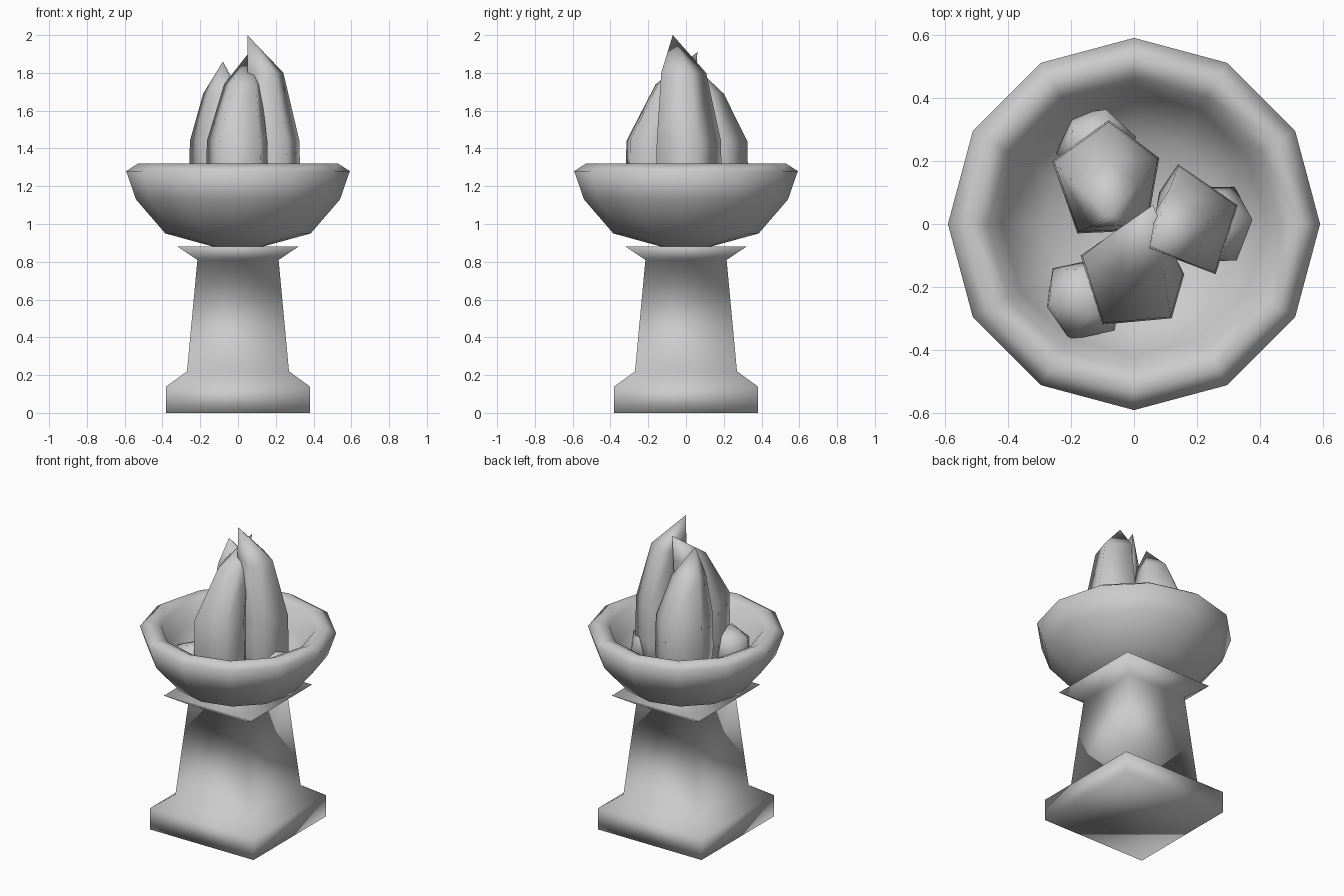
import bpy
import bmesh
import math
from mathutils import Vector, Matrix

cube = bpy.data.objects.get("Cube")
if cube:
    bpy.data.objects.remove(cube)

stone = bpy.data.materials.new("grey_stone")
stone.use_nodes = True
GREY = (0.6, 0.6, 0.6, 1)
stone.diffuse_color = GREY
stone.node_tree.nodes["Principled BSDF"].inputs["Base Color"].default_value = GREY


def finish(name, bm):
    bmesh.ops.recalc_face_normals(bm, faces=bm.faces)
    for face in bm.faces:
        face.smooth = True
    mesh = bpy.data.meshes.new(name)
    bm.to_mesh(mesh)
    bm.free()
    mesh.materials.append(stone)
    obj = bpy.data.objects.new(name, mesh)
    bpy.context.collection.objects.link(obj)
    return obj


def loft(name, rings):
    """Bridge successive rings of points, closing both ends."""
    bm = bmesh.new()
    loops = [[bm.verts.new(p) for p in ring] for ring in rings]
    for low, high in zip(loops, loops[1:]):
        n = len(low)
        for i in range(n):
            j = (i + 1) % n
            if len(high) == 1:
                bm.faces.new((low[i], low[j], high[0]))
            else:
                bm.faces.new((low[i], low[j], high[j], high[i]))
    for end in (loops[0], loops[-1]):
        if len(end) > 2:
            bm.faces.new(end)
    return finish(name, bm)


def turned(name, profile, sides, phase=0.0):
    angles = [phase + i * math.tau / sides for i in range(sides)]
    return loft(name, [[(r * math.cos(a), r * math.sin(a), z) for a in angles]
                       for r, z in profile])


# Square pedestal: half widths turned into corner radii
pedestal = [(0.38, 0), (0.38, 0.14), (0.27, 0.22), (0.215, 0.81), (0.32, 0.88)]
turned("pedestal", [(w * math.sqrt(2), z) for w, z in pedestal], 4, math.pi / 4)

# Twelve-sided bowl, outside up to the rim and down the inside
turned("bowl", [(0.13, 0.88), (0.385, 0.95), (0.54, 1.13), (0.592, 1.28),
                (0.53, 1.32), (0.465, 1.29), (0.42, 1.16), (0.29, 1.03),
                (0.1, 0.99)], 12)


# Five-sided flames leaning in to an off-centre tip
def flame(name, outline, tip, shoulder_z, pull):
    tip = Vector(tip)
    outline = [Vector(p) for p in outline]
    centre = sum(outline, Vector((0, 0))) / len(outline)
    rings = []
    for z, scale in ((1.0, 0.85), (1.2, 1.0), (1.44, 0.97)):
        rings.append([(*centre.lerp(p, scale), z) for p in outline])
    rings.append([(*p.lerp(tip.xy, pull), shoulder_z) for p in outline])
    rings.append([tip])
    loft(name, rings)


flame("front_flame", [(-0.17, -0.1), (-0.1, -0.32), (0.12, -0.3),
                      (0.16, -0.16), (0.05, 0.05)], (0.06, 0.06, 1.91), 1.74, 0.42)
flame("left_flame", [(0.14, 0.19), (0.08, 0.1), (0.05, -0.08),
                     (0.26, -0.16), (0.33, 0.06)], (0.05, -0.07, 2.0), 1.8, 0.32)
flame("back_flame", [(-0.08, 0.33), (-0.26, 0.2), (-0.18, -0.03),
                     (0.04, -0.02), (0.08, 0.21)], (-0.08, 0.02, 1.86), 1.69, 0.42)

# Faceted coals between the flames and the bowl
for name, place, size, turn in (("front_coal", (-0.16, -0.24, 1.12), 0.14, 0.5),
                                ("left_coal", (0.25, 0.0, 1.12), 0.14, 0.3),
                                ("back_coal", (-0.12, 0.25, 1.11), 0.13, 1.5)):
    bm = bmesh.new()
    bmesh.ops.create_icosphere(
        bm, subdivisions=1, radius=size,
        matrix=Matrix.Translation(place) @ Matrix.Rotation(turn, 4, "Z")
        @ Matrix.Rotation(0.4, 4, "X"))
    finish(name, bm)
